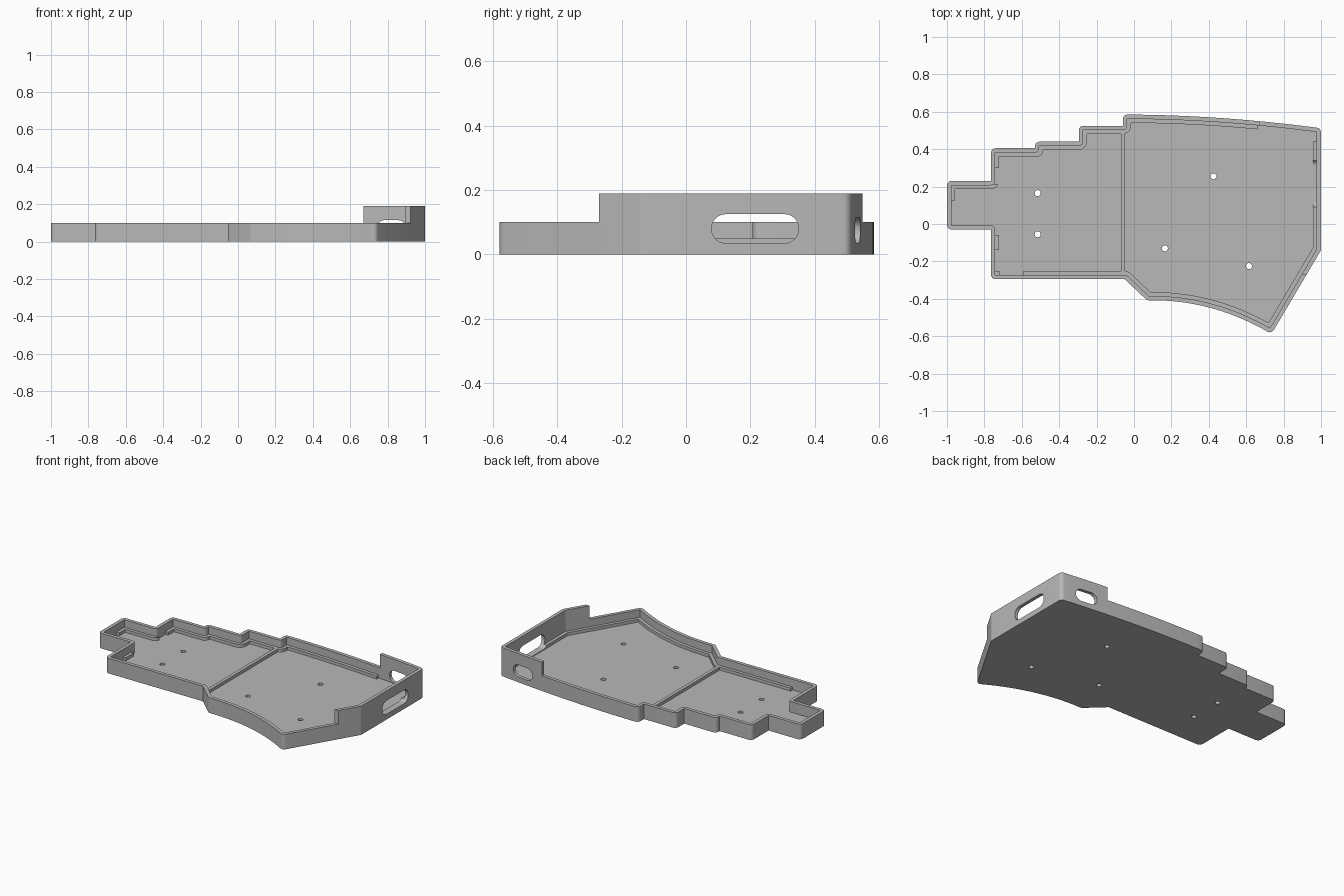
import bpy, bmesh, math
from mathutils import Vector

cube = bpy.data.objects.get("Cube")
if cube:
    bpy.data.objects.remove(cube, do_unlink=True)

WALL, LEDGE = 0.023, 0.044
FLOOR_Z, LEDGE_Z, WALL_Z, HIGH_Z = 0.03, 0.05, 0.1, 0.19

grey = bpy.data.materials.new("light_grey_plastic")
grey.use_nodes = True
colour = (0.48, 0.48, 0.48, 1)
grey.diffuse_color = colour
grey.node_tree.nodes["Principled BSDF"].inputs["Base Color"].default_value = colour


def curve(a, b, c, n=14):
    """Quadratic curve from a to c, pulled towards b."""
    a, b, c = Vector(a), Vector(b), Vector(c)
    return [a * (1 - t) ** 2 + b * 2 * t * (1 - t) + c * t * t
            for t in (i / n for i in range(n + 1))]


def corner(pts, i):
    p = pts[i]
    before, after = p - pts[i - 1], pts[(i + 1) % len(pts)] - p
    return p, before, after


def inset(pts, d):
    """Move every edge of a clockwise outline inward by d."""
    out = []
    for i in range(len(pts)):
        p, u, v = corner(pts, i)
        n1, n2 = Vector((u.y, -u.x)).normalized(), Vector((v.y, -v.x)).normalized()
        out.append(p + (n1 + n2) * d / (1 + n1.dot(n2)))
    return out


def fillet(pts, convex, concave, steps=6):
    """Round the sharp corners of a clockwise outline."""
    out = []
    for i in range(len(pts)):
        p, u, v = corner(pts, i)
        turn = math.atan2(u.x * v.y - u.y * v.x, u.dot(v))
        r = convex if turn < 0 else concave
        if abs(turn) < 0.35 or r == 0:
            out.append(p)
            continue
        t = min(r * math.tan(abs(turn) / 2), 0.9 * min(u.length, v.length))
        r = t / math.tan(abs(turn) / 2)
        start, side = p - u.normalized() * t, math.copysign(1, turn)
        d = u.normalized()
        n = Vector((-d.y, d.x)) * side
        for k in range(steps + 1):
            a = abs(turn) * k / steps
            out.append(start + d * r * math.sin(a) + n * r * (1 - math.cos(a)))
    return out


def prism(name, pts, z0, z1, to_world=lambda x, y, z: (x, y, z)):
    """Extrude a flat outline between two heights."""
    bm = bmesh.new()
    face = bm.faces.new([bm.verts.new(to_world(p[0], p[1], z0)) for p in pts])
    ext = bmesh.ops.extrude_face_region(bm, geom=[face])
    shift = Vector(to_world(0, 0, z1)) - Vector(to_world(0, 0, z0))
    bmesh.ops.translate(bm, vec=shift,
                        verts=[e for e in ext["geom"] if isinstance(e, bmesh.types.BMVert)])
    bmesh.ops.recalc_face_normals(bm, faces=bm.faces)
    mesh = bpy.data.meshes.new(name)
    bm.to_mesh(mesh)
    bm.free()
    mesh.materials.append(grey)
    ob = bpy.data.objects.new(name, mesh)
    bpy.context.collection.objects.link(ob)
    return ob


def box(x0, x1, y0, y1, z0, z1):
    return prism("cutter", [(x0, y0), (x0, y1), (x1, y1), (x1, y0)], z0, z1)


def slot(a0, a1, z0, z1, depth0, depth1, to_world):
    """Rounded slot cutter through a wall."""
    pts = [Vector(p) for p in ((a0, z0), (a0, z1), (a1, z1), (a1, z0))]
    return prism("cutter", fillet(pts, (z1 - z0) * 0.48, 0, 8), depth0, depth1, to_world)


def cut(ob, cutters):
    for c in cutters:
        c.hide_render = True
        mod = ob.modifiers.new("cut", "BOOLEAN")
        mod.operation, mod.solver, mod.object = "DIFFERENCE", "EXACT", c
        bpy.context.view_layer.objects.active = ob
        bpy.ops.object.modifier_apply(modifier=mod.name)
        bpy.data.objects.remove(c, do_unlink=True)


def smooth(ob):
    bpy.ops.object.select_all(action="DESELECT")
    ob.select_set(True)
    bpy.context.view_layer.objects.active = ob
    bpy.ops.object.shade_smooth_by_angle(angle=math.radians(30))


def wall_slots():
    side = slot(0.08, 0.35, 0.035, 0.125, 0.9, 1.1, lambda a, b, d: (d, a, b))
    back = slot(0.745, 0.895, 0.035, 0.115, 0.46, 0.65, lambda a, b, d: (a, d, b))
    return [side, back]


# Outline of the tray, clockwise from the left tab
steps = [(-1, -0.03), (-1, 0.23), (-0.765, 0.23), (-0.765, 0.405), (-0.53, 0.405),
         (-0.53, 0.44), (-0.295, 0.44), (-0.295, 0.525), (-0.06, 0.525)]
back_edge = curve((-0.06, 0.585), (0.45, 0.585), (1, 0.512))
front_edge = curve((0.735, -0.588), (0.42, -0.40), (0.07, -0.408))
ends = [(-0.05, -0.295), (-0.765, -0.295), (-0.765, -0.03)]
outline = ([Vector(p) for p in steps] + back_edge + [Vector((1, -0.14))]
           + front_edge + [Vector(p) for p in ends])

# Tray body: floor and walls, with the raised corner at the back left
body = prism("tray_body", fillet(outline, 0.025, 0), 0, HIGH_Z)
cavity = prism("cutter", fillet(inset(outline, WALL), 0, WALL), FLOOR_Z, 0.3)
low_walls = [box(-1.2, 0.67, -0.8, 0.8, WALL_Z, 0.4), box(-1.3, 1.3, -0.9, -0.27, WALL_Z, 0.5)]
holes = []
for x, y in [(-0.515, 0.165), (-0.515, -0.055), (0.165, -0.13), (0.425, 0.255), (0.615, -0.225)]:
    ring = [(x + 0.016 * math.cos(a), y + 0.016 * math.sin(a))
            for a in (math.tau * k / 24 for k in range(24))]
    holes.append(prism("cutter", ring, -0.1, 0.1))
cut(body, [cavity] + low_walls + wall_slots() + holes)
smooth(body)

# Support ledge along the inside of the walls, with clearance gaps
ledge = prism("support_ledge", fillet(inset(outline, WALL - 0.004), 0, WALL),
              FLOOR_Z - 0.004, LEDGE_Z)
opening = prism("cutter", fillet(inset(outline, LEDGE), 0, LEDGE), 0, 0.2)
gaps = [(-1.1, -0.93, -0.1, 0.125), (-1.1, -0.7, -0.06, 0.05), (-0.8, -0.7, -0.25, -0.14),
        (-0.72, -0.59, -0.4, -0.2), (-0.8, -0.7, 0.21, 0.30), (0.66, 1.1, 0.44, 0.7)]
cut(ledge, [opening] + [box(*g, -0.1, 0.3) for g in gaps] + wall_slots())
smooth(ledge)

# Divider rib between the two halves
prism("divider_rib", [(-0.07, -0.265), (-0.07, 0.50), (-0.048, 0.50), (-0.048, -0.265)],
      FLOOR_Z - 0.004, LEDGE_Z)
